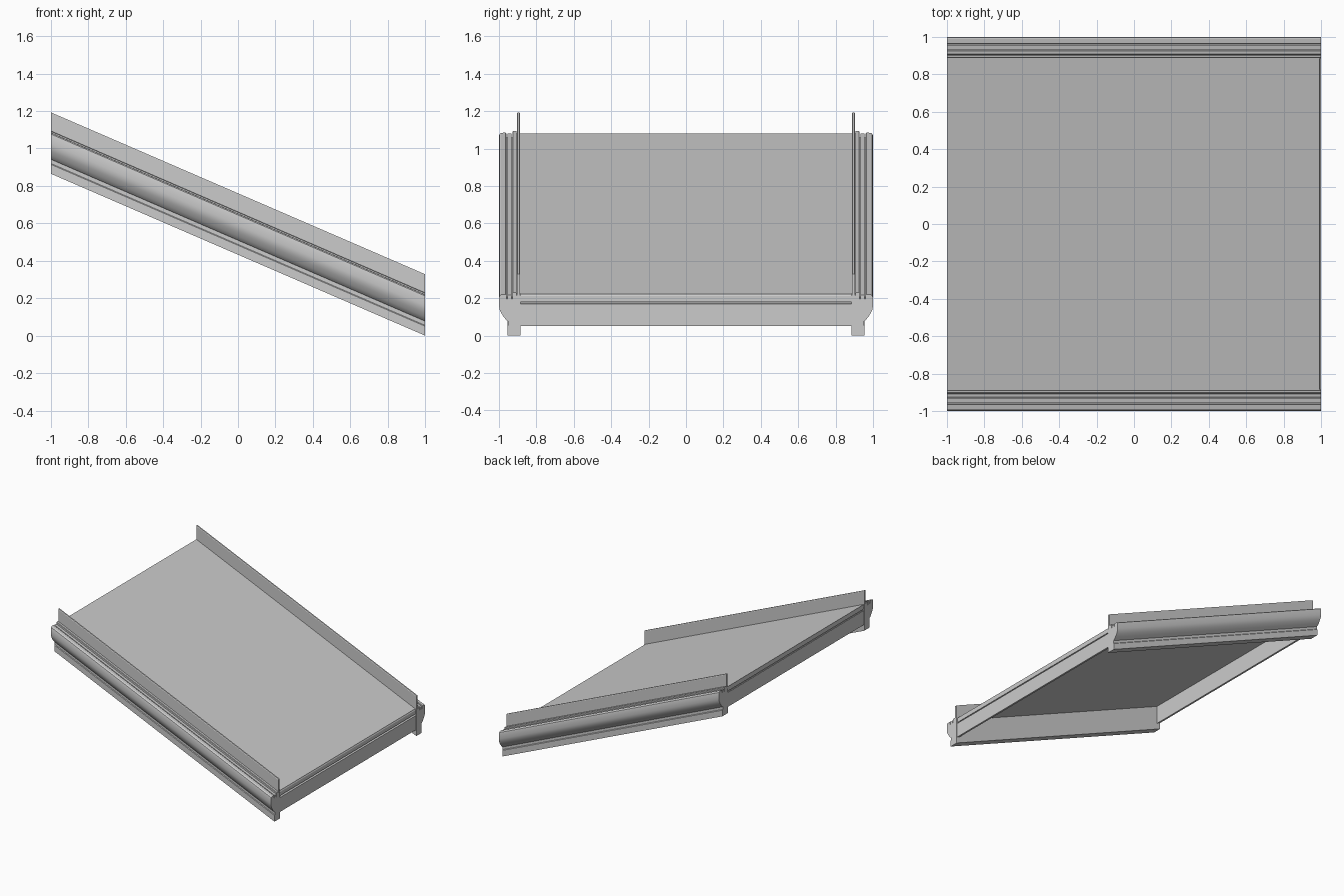
import bpy

if "Cube" in bpy.data.objects:
    bpy.data.objects.remove(bpy.data.objects["Cube"])

SLOPE = 0.4325  # height lost per unit of x, profiles are given at the low end x = 1


def drop(x, z):
    return z + SLOPE * (1 - x)


def make(name, verts, faces):
    me = bpy.data.meshes.new(name)
    me.from_pydata(verts, [], faces)
    ob = bpy.data.objects.new(name, me)
    bpy.context.collection.objects.link(ob)
    bpy.ops.object.select_all(action='DESELECT')
    ob.select_set(True)
    bpy.context.view_layer.objects.active = ob
    bpy.ops.object.mode_set(mode='EDIT')
    bpy.ops.mesh.select_all(action='SELECT')
    bpy.ops.mesh.normals_make_consistent(inside=False)
    bpy.ops.object.mode_set(mode='OBJECT')
    bpy.ops.object.shade_smooth_by_angle(angle=0.5)
    return ob


def prism(name, a, b):
    """Solid between two matching rings of points."""
    n = len(a)
    faces = [(i, (i + 1) % n, n + (i + 1) % n, n + i) for i in range(n)]
    return make(name, a + b, faces + [tuple(range(n)), tuple(range(n, 2 * n))])


def along_slope(name, yz, side=1):
    """Extrude a y-z profile down the incline."""
    return prism(name, [(-1, side * y, drop(-1, z)) for y, z in yz],
                 [(1, side * y, drop(1, z)) for y, z in yz])


def across(name, xz, half=0.885):
    """Extrude an x-z profile from side to side."""
    return prism(name, [(x, -half, drop(x, z)) for x, z in xz],
                 [(x, half, drop(x, z)) for x, z in xz])


# Side beam section: foot, rounded bulge, grooved top
beam = [(0.885, 0), (0.955, 0), (0.955, 0.05), (0.951, 0.055), (0.951, 0.077),
        (0.96, 0.082), (0.975, 0.1), (0.988, 0.12), (0.997, 0.14), (1.0, 0.16),
        (1.0, 0.2), (0.997, 0.212), (0.988, 0.219), (0.965, 0.22),
        (0.961, 0.216), (0.961, 0.195), (0.955, 0.195), (0.955, 0.216),
        (0.932, 0.216), (0.932, 0.195), (0.927, 0.195), (0.927, 0.226),
        (0.924, 0.229), (0.907, 0.229), (0.905, 0.215), (0.885, 0.215)]
# Thin upright guard with a softened top edge
guard = [(0.887, 0.2), (0.904, 0.2), (0.904, 0.323), (0.901, 0.328),
         (0.89, 0.328), (0.887, 0.323)]

for side, label in ((-1, "front"), (1, "back")):
    along_slope("side_beam_" + label, beam, side)
    along_slope("side_guard_" + label, guard, side)

# Sloping deck plate
across("deck", [(-0.998, 0.197), (0.99, 0.197), (0.99, 0.217), (-0.998, 0.217)])

# End cross members with a stepped ledge under the deck edge
end = [(0.97, 0.05), (0.998, 0.05), (0.998, 0.168), (0.985, 0.168),
       (0.985, 0.176), (0.994, 0.178), (0.994, 0.208), (0.988, 0.216), (0.97, 0.216)]
across("low_cross_member", end)
across("high_cross_member", [(-x, z) for x, z in end])
